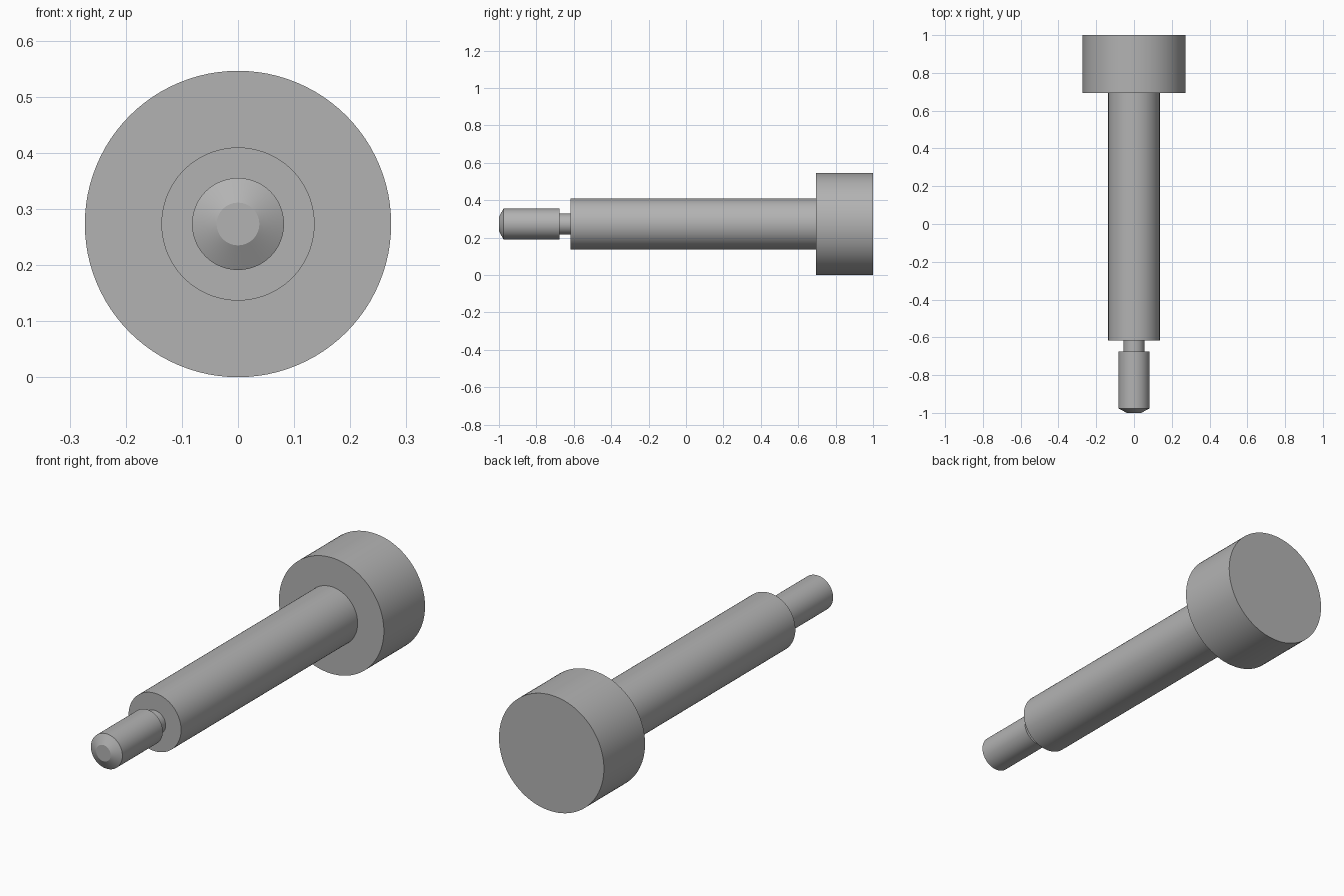
import bpy, bmesh, math
from mathutils import Matrix, Vector

cube = bpy.data.objects.get("Cube")
if cube:
    bpy.data.objects.remove(cube, do_unlink=True)

SEGMENTS = 96
HEAD_R, SHOULDER_R, PIN_R, NECK_R, TIP_R = 0.273, 0.1365, 0.082, 0.056, 0.038
HEAD_Y, SHOULDER_Y, NECK_Y, CHAMFER_Y = 0.694, -0.618, -0.676, -0.976

steel = bpy.data.materials.new("grey steel")
steel.use_nodes = True
GREY = (0.45, 0.45, 0.45, 1)
steel.diffuse_color = GREY
steel.node_tree.nodes["Principled BSDF"].inputs["Base Color"].default_value = GREY


def lathe(name, profile):
    """Turn (radius, y) points, listed from back to front, around the y axis."""
    bm = bmesh.new()
    rings = []
    for r, y in profile:
        turns = [2 * math.pi * i / SEGMENTS for i in range(SEGMENTS)]
        rings.append([bm.verts.new((r * math.cos(a), y, r * math.sin(a))) for a in turns]
                     if r else None)
    for a, b in zip(rings, rings[1:]):
        if a is None or b is None:
            # flat end cap
            bm.faces.new(b if a is None else a[::-1])
            continue
        for i in range(SEGMENTS):
            j = (i + 1) % SEGMENTS
            bm.faces.new((a[i], b[i], b[j], a[j]))
    # Point every face outward: forward-going walls face away from the axis
    bm.normal_update()
    wall = max(bm.faces, key=lambda f: abs(f.normal.y) < 0.1)
    c = wall.calc_center_median()
    if wall.normal.dot(Vector((c.x, 0, c.z))) < 0:
        bmesh.ops.reverse_faces(bm, faces=bm.faces[:])
    for f in bm.faces:
        # caps at the two ends must face away from the model
        if len(f.verts) > 4 and f.normal.y * f.calc_center_median().y < 0:
            f.normal_flip()
    mesh = bpy.data.meshes.new(name)
    bm.to_mesh(mesh)
    bm.free()
    mesh.transform(Matrix.Translation((0, 0, HEAD_R)))
    mesh.materials.append(steel)
    obj = bpy.data.objects.new(name, mesh)
    bpy.context.collection.objects.link(obj)
    bpy.ops.object.select_all(action="DESELECT")
    obj.select_set(True)
    bpy.context.view_layer.objects.active = obj
    bpy.ops.object.shade_smooth_by_angle(angle=math.radians(25))


# Plain round head with its underside
lathe("head", [(0, 1), (HEAD_R, 1), (HEAD_R, HEAD_Y), (SHOULDER_R, HEAD_Y)])

# Long shoulder and its front step
lathe("shoulder", [(SHOULDER_R, HEAD_Y), (SHOULDER_R, SHOULDER_Y), (NECK_R, SHOULDER_Y)])

# Relief groove, up to the back of the pin
lathe("neck", [(NECK_R, SHOULDER_Y), (NECK_R, NECK_Y), (PIN_R, NECK_Y)])

# Pin with chamfered tip
lathe("pin", [(PIN_R, NECK_Y), (PIN_R, CHAMFER_Y), (TIP_R, -1), (0, -1)])
